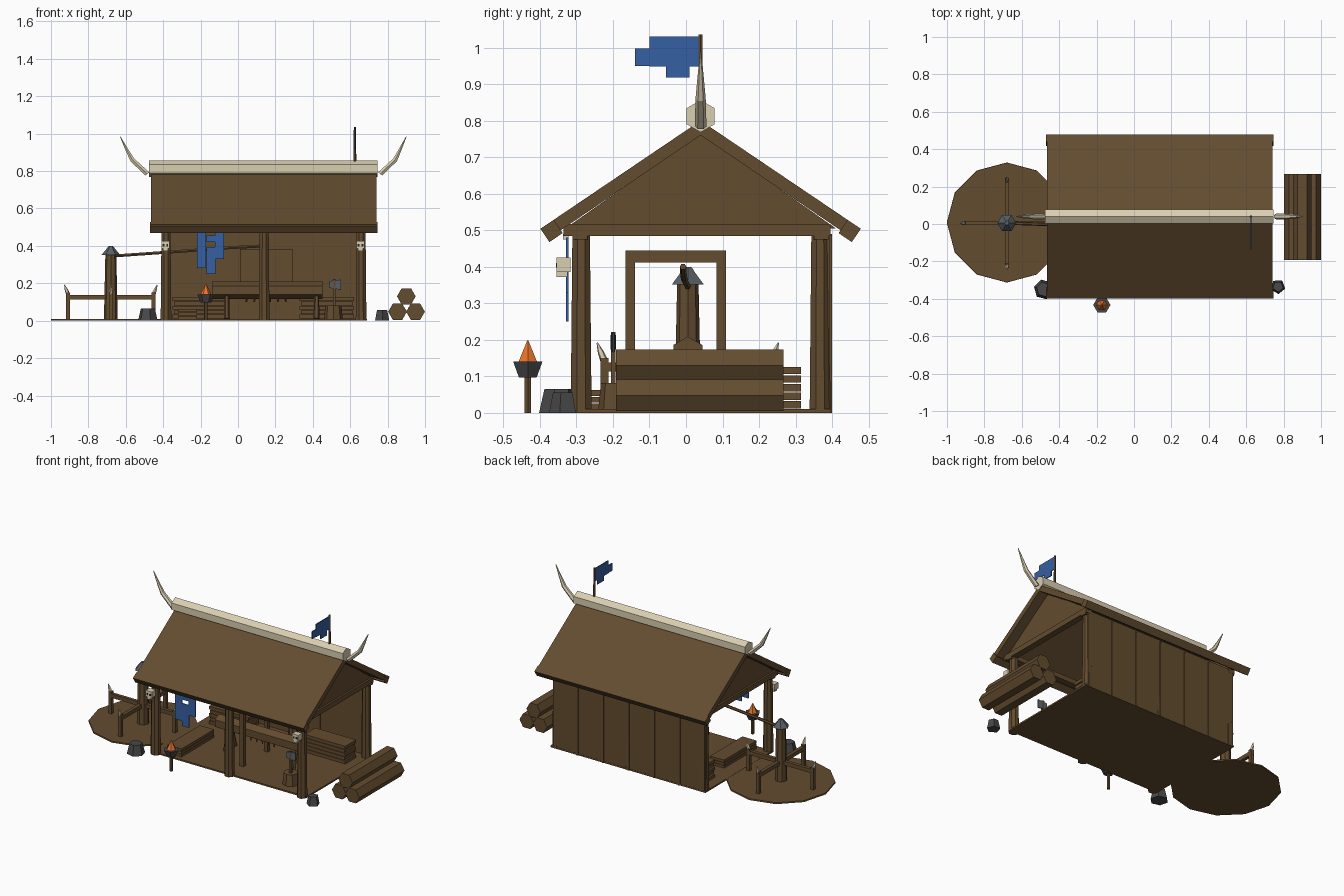
import bpy, bmesh, math
from mathutils import Vector


def material(name, rgb):
    m = bpy.data.materials.new(name)
    m.diffuse_color = (*rgb, 1)
    return m


WOOD = material("brown_wood", (0.125, 0.072, 0.029))
BONE = material("bone", (0.70, 0.62, 0.44))
BLUE = material("blue_cloth", (0.036, 0.115, 0.36))
STONE = material("dark_stone", (0.065, 0.065, 0.068))
STEEL = material("grey_steel", (0.10, 0.12, 0.135))
FLAME = material("orange_flame", (0.80, 0.17, 0.025))
DARK = material("dark_hollow", (0.02, 0.015, 0.012))


def mesh(name, bm, mat):
    bmesh.ops.recalc_face_normals(bm, faces=bm.faces)
    me = bpy.data.meshes.new(name)
    bm.to_mesh(me)
    bm.free()
    me.materials.append(mat)
    ob = bpy.data.objects.new(name, me)
    bpy.context.collection.objects.link(ob)
    return ob


def loft(name, rings, mat):
    """Closed solid through rings of points."""
    bm = bmesh.new()
    vs = [[bm.verts.new(p) for p in ring] for ring in rings]
    n = len(vs[0])
    for a, b in zip(vs, vs[1:]):
        for i in range(n):
            bm.faces.new((a[i], a[(i + 1) % n], b[(i + 1) % n], b[i]))
    bm.faces.new(vs[0][::-1])
    bm.faces.new(vs[-1])
    return mesh(name, bm, mat)


def box(name, x, y, z, mat=WOOD):
    return loft(name, [[(x[0], y[0], h), (x[1], y[0], h), (x[1], y[1], h), (x[0], y[1], h)] for h in z], mat)


def prism(name, profile, x0, x1, mat=WOOD):
    """Extrude a y-z profile along x."""
    return loft(name, [[(x, y, z) for y, z in profile] for x in (x0, x1)], mat)


def tube(name, pts, radii, n=8, mat=WOOD, rot=0):
    """Tapered n-sided bar through points."""
    pts = [Vector(p) for p in pts]
    d = (pts[-1] - pts[0]).normalized()
    u = Vector((1, 0, 0)) if abs(d.z) > 0.99 else d.cross(Vector((0, 0, 1))).normalized()
    v = u.cross(d)
    ang = [math.radians(rot) + 2 * math.pi * i / n for i in range(n)]
    return loft(name, [[p + r * (u * math.cos(a) + v * math.sin(a)) for a in ang]
                       for p, r in zip(pts, radii)], mat)


YC, ZR = 0.04, 0.80          # ridge position
X0, X1 = -0.465, 0.74        # roof ends

# Roof slopes, eave beams and gable ends
for s, side in ((-1, "front"), (1, "back")):
    prism(side + "_roof", [(YC, ZR), (YC + s * 0.425, 0.513), (YC + s * 0.405, 0.485), (YC, 0.76)], X0, X1)
    tube(side + "_eave_beam", [(X0 - 0.005, YC + s * 0.408, 0.498), (X1 + 0.005, YC + s * 0.408, 0.498)],
         (0.031, 0.031), 4, WOOD, 45 + s * 34)
    y = YC + s * 0.33
    box(side + "_wall_plate", (-0.42, 0.69), (y - 0.02, y + 0.02), (0.475, 0.505))
for x, side in ((-0.40, "left"), (0.67, "right")):
    prism(side + "_gable", [(-0.33, 0.505), (0.41, 0.505), (YC, 0.765)], x - 0.008, x + 0.008)
    box(side + "_tie_beam", (x - 0.02, x + 0.02), (-0.335, 0.395), (0.484, 0.517))

# Ridge cover and curved horns
tube("ridge_cover", [(-0.475, YC, 0.812), (0.745, YC, 0.812)], (0.044, 0.044), 6, BONE, 90)
tube("left_horn", [(-0.485, YC, 0.785), (-0.565, YC, 0.86), (-0.595, YC, 0.915), (-0.63, YC, 0.985)],
     (0.016, 0.014, 0.009, 0.002), 6, BONE)
tube("right_horn", [(0.76, YC, 0.785), (0.84, YC, 0.86), (0.867, YC, 0.915), (0.90, YC, 0.985)],
     (0.016, 0.014, 0.009, 0.002), 6, BONE)

# Flag on the ridge
tube("flag_pole", [(0.625, YC, 0.80), (0.625, YC, 1.036)], (0.008, 0.006), 6)
for i, (a, b, c, d) in enumerate(((-0.10, 0.035, 0.948, 1.03), (-0.14, -0.10, 0.95, 0.998), (-0.055, 0.01, 0.918, 0.948))):
    box("flag_%d" % i, (0.622, 0.628), (a, b), (c, d), BLUE)

# Floor, posts and plank back wall
box("floor", (-0.415, 0.69), (-0.29, 0.395), (0.0, 0.01))
for x in (-0.385, 0.14, 0.658):
    for y, side in ((-0.287, "front"), (0.367, "back")):
        tube(side + "_post", [(x, y, 0), (x, y, 0.485)], (0.031, 0.026), 8, WOOD, 22.5)
W = 1.085 / 6
for i in range(6):
    x = -0.41 + i * W
    box("wall_board_%d" % i, (x + 0.002, x + W - 0.002), (0.381, 0.394), (0.0, 0.49))
    if i:
        box("wall_batten_%d" % i, (x - 0.006, x + 0.006), (0.378, 0.399), (0.0, 0.49))

# Framed panel hung on the wall
box("wall_panel", (0.035, 0.27), (0.368, 0.38), (0.225, 0.365))
for z in (0.205, 0.362):
    box("panel_rail", (0.012, 0.292), (0.36, 0.38), (z, z + 0.022))
for x in (0.012, 0.27):
    box("panel_stile", (x, x + 0.022), (0.36, 0.38), (0.205, 0.384))

# Rack inside the shelter
for y in (-0.152, 0.096):
    box("rack_post", (0.127, 0.153), (y - 0.013, y + 0.013), (0.01, 0.42))
box("rack_beam", (0.124, 0.156), (-0.165, 0.11), (0.412, 0.445))

# Work log on legs with hanging hooks
tube("work_log", [(-0.14, 0.005, 0.163), (0.452, 0.005, 0.163)], (0.046, 0.046), 6, WOOD, 90)
for x in (-0.06, 0.42):
    for s in (-1, 1):
        tube("log_leg", [(x, 0.005 + s * 0.045, 0.01), (x, 0.005 + s * 0.015, 0.14)], (0.016, 0.013), 6)
for i in range(6):
    x = 0.045 + i * 0.042
    tube("hook", [(x, 0.005, 0.10), (x, 0.005, 0.13)], (0.004, 0.008), 4)

# Plank stacks and low bench
for x0, x1 in ((-0.35, -0.07), (0.33, 0.62)):
    for i in range(5):
        box("stacked_plank", (x0 + 0.008 * (i % 2), x1 - 0.006 * (i % 2)), (0.205, 0.315),
            (0.012 + i * 0.0235, 0.032 + i * 0.0235))
for i in range(3):
    box("bench_plank", (-0.32, -0.22), (-0.26, 0.07), (0.01 + i * 0.018, 0.026 + i * 0.018))

# Chopping block and axe
tube("chopping_block", [(0.51, -0.19, 0.01), (0.51, -0.19, 0.082)], (0.05, 0.043), 8)
box("axe_handle", (0.508, 0.522), (-0.205, -0.193), (0.08, 0.222))
loft("axe_blade", [[(0.49, -0.207, z0), (0.49, -0.191, z0), (0.49, -0.191, z1), (0.49, -0.207, z1)] for z0, z1 in ((0.175, 0.212),)]
     + [[(0.552, -0.201, 0.165), (0.552, -0.197, 0.165), (0.552, -0.197, 0.22), (0.552, -0.201, 0.22)]], STEEL)

# Log pile
for x, z in ((0.853, 0.048), (0.949, 0.048), (0.90, 0.13)):
    tube("pile_log", [(x, -0.192, z), (x, 0.267, z)], (0.05, 0.05), 6)

# Round yard with training post and cross rails
CX, CY = -0.68, 0.005
tube("yard_disk", [(CX, 0.008, 0), (CX, 0.008, 0.009)], (0.321, 0.32), 12)
tube("training_post", [(CX, CY, 0), (CX, CY, 0.365)], (0.037, 0.029), 8)
tube("post_cap", [(CX, CY, 0.352), (CX, CY, 0.385), (CX, CY, 0.399)], (0.05, 0.022, 0.012), 6, STEEL)
box("rail_x", (CX - 0.235, CX + 0.24), (CY - 0.011, CY + 0.011), (0.113, 0.138))
box("rail_y", (CX - 0.011, CX + 0.011), (CY - 0.235, CY + 0.24), (0.113, 0.138))
for dx, dy in ((1, 0), (-1, 0), (0, 1), (0, -1)):
    x, y = CX + dx * 0.228, CY + dy * 0.228
    box("rail_leg", (x - 0.011, x + 0.011), (y - 0.011, y + 0.011), (0.005, 0.15))
    tube("rail_spike", [(x, y, 0.14), (x + dx * 0.01, y + dy * 0.01, 0.165), (x + dx * 0.02, y + dy * 0.02, 0.192)],
         (0.011, 0.009, 0.002), 5, BONE)
tube("rope", [(CX, CY, 0.345), (-0.38, -0.005, 0.366), (-0.05, -0.008, 0.39), (0.14, -0.008, 0.40)], (0.009,) * 4, 6)

# Hanging banner strips with bone pegs
for x, z0, z1 in ((-0.193, 0.282, 0.48), (-0.144, 0.25, 0.395), (-0.144, 0.42, 0.455), (-0.097, 0.33, 0.48)):
    box("banner_strip", (x - 0.025, x + 0.023), (-0.328, -0.322), (z0, z1), BLUE)
for x in (-0.193, -0.097):
    box("banner_peg", (x - 0.008, x + 0.008), (-0.336, -0.322), (0.474, 0.49), BONE)

# Skulls on the outer front posts
for x in (-0.388, 0.655):
    box("skull", (x - 0.022, x + 0.022), (-0.354, -0.316), (0.386, 0.425), BONE)
    box("skull_jaw", (x - 0.014, x + 0.014), (-0.354, -0.325), (0.372, 0.387), BONE)
    for s in (-1, 1):
        box("skull_eye", (x + s * 0.010 - 0.005, x + s * 0.010 + 0.005), (-0.356, -0.35), (0.398, 0.410), DARK)

# Rocks
for x, y, r, h in ((-0.482, -0.35, 0.054, 0.065), (0.77, -0.335, 0.04, 0.056)):
    tube("rock", [(x, y, 0), (x, y, h)], (r, r * 0.72), 6 if r > 0.05 else 5, STONE, 15)

# Brazier
TX, TY = -0.172, -0.433
tube("brazier_stake", [(TX, TY, 0), (TX, TY, 0.10)], (0.010, 0.010), 6)
tube("brazier_bowl", [(TX, TY, 0.097), (TX, TY, 0.14)], (0.028, 0.046), 6, STONE)
tube("brazier_flame", [(TX, TY, 0.138), (TX, TY, 0.198)], (0.03, 0.002), 6, FLAME)
